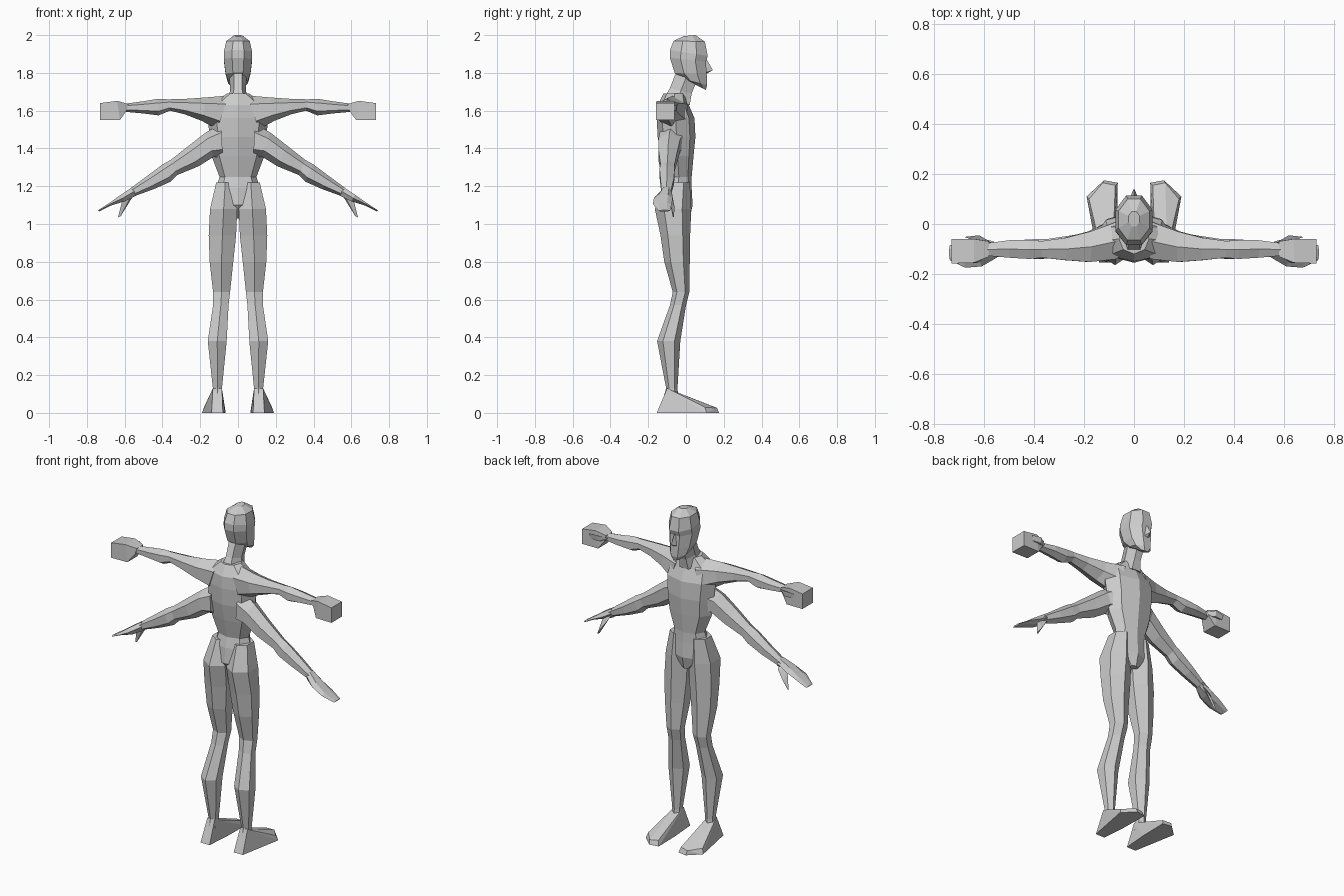
import bpy, bmesh, math
from mathutils import Vector


def loft(name, rings, n=6, phase=0.0, mirror=False):
    """Skin rings of (centre, half-axis u, half-axis v) with an n-sided section."""
    pts = [(math.cos(2 * math.pi * (i + phase) / n), math.sin(2 * math.pi * (i + phase) / n)) for i in range(n)]
    mu, mv = max(p[0] for p in pts), max(p[1] for p in pts)
    bm = bmesh.new()
    loops = []
    for c, u, v in rings:
        c, u, v = Vector(c), Vector(u), Vector(v)
        loops.append([bm.verts.new(c + u * a / mu + v * b / mv) for a, b in pts])
    for r0, r1 in zip(loops, loops[1:]):
        for i in range(n):
            j = (i + 1) % n
            bm.faces.new((r0[i], r0[j], r1[j], r1[i]))
    bm.faces.new(loops[0][::-1])
    bm.faces.new(loops[-1])
    return finish(name, bm, mirror)


def finish(name, bm, mirror=False):
    bmesh.ops.recalc_face_normals(bm, faces=bm.faces)
    me = bpy.data.meshes.new(name)
    bm.to_mesh(me)
    bm.free()
    ob = bpy.data.objects.new(name, me)
    bpy.context.collection.objects.link(ob)
    if mirror:
        ob.modifiers.new("mirror", 'MIRROR')
    return ob


def hull(name, pts, mirror=False):
    bm = bmesh.new()
    for p in pts:
        bm.verts.new(p)
    bmesh.ops.convex_hull(bm, input=bm.verts[:])
    return finish(name, bm, mirror)


def slanted(w, yb, zb, yf, zf):
    """Ring on the centre line from a back point to a front point."""
    return ((0, (yb + yf) / 2, (zb + zf) / 2), (w, 0, 0), (0, (yf - yb) / 2, (zf - zb) / 2))


def level(x0, x1, yb, yf, z):
    """Horizontal ring from its x and y extents."""
    return (((x0 + x1) / 2, (yb + yf) / 2, z), ((x1 - x0) / 2, 0, 0), (0, (yf - yb) / 2, 0))


def limb(top, bottom, yb, yf):
    """Arm ring from its upper and lower outline points in x, z."""
    (xa, za), (xb, zb) = top, bottom
    return (((xa + xb) / 2, (yb + yf) / 2, (za + zb) / 2),
            ((xa - xb) / 2, 0, (za - zb) / 2), (0, (yf - yb) / 2, 0))


# Torso and pelvis
loft("torso", [level(-w, w, yb, yf, z) for w, yb, yf, z in (
    (.03, -.08, .02, 1.03), (.11, -.13, .035, 1.10), (.115, -.12, .03, 1.19),
    (.098, -.105, .03, 1.25), (.14, -.13, .04, 1.36), (.15, -.15, .05, 1.46),
    (.16, -.155, .045, 1.56), (.15, -.15, .015, 1.63), (.06, -.12, .0, 1.69))], 8, 0)

# Neck
loft("neck", [slanted(.06, -.12, 1.66, .02, 1.63), slanted(.042, -.085, 1.72, .03, 1.69),
              slanted(.045, -.05, 1.81, .05, 1.74)], 6)

# Head, narrowing to a forward chin
loft("head", [slanted(.025, .055, 1.735, .105, 1.71), slanted(.052, -.01, 1.765, .112, 1.735),
              slanted(.066, -.06, 1.80, .11, 1.79), slanted(.075, -.085, 1.88, .105, 1.86),
              slanted(.075, -.085, 1.92, .115, 1.89), slanted(.062, -.065, 1.97, .10, 1.965),
              slanted(.022, -.01, 1.995, .05, 2.0)], 8, .5)
hull("nose", [(0, .105, 1.88), (0, .142, 1.815), (.02, .10, 1.80), (-.02, .10, 1.80), (0, .10, 1.79)])

# Legs
loft("leg", [level(*r) for r in (
    (.02, .115, -.11, .02, 1.22), (.004, .148, -.165, .028, 1.08), (.01, .155, -.135, .022, .94),
    (.025, .15, -.115, .02, .80), (.042, .132, -.07, .018, .64), (.05, .132, -.085, .0, .57),
    (.06, .16, -.153, -.03, .38), (.085, .133, -.105, -.045, .13), (.08, .14, -.12, -.04, .08))],
    6, .5, mirror=True)

# Feet
hull("foot", [(.085, -.10, .13), (.133, -.10, .13), (.085, -.045, .10), (.133, -.045, .10),
              (.08, -.155, 0), (.14, -.155, 0), (.068, 0, 0), (.065, .165, 0), (.12, .175, 0),
              (.19, .11, 0), (.18, .10, .03), (.125, .165, .025), (.075, .155, .03)], mirror=True)

# Upper arms, held straight out
loft("upper_arm", [limb(*r) for r in (
    ((.05, 1.68), (.11, 1.50), -.14, .01), ((.17, 1.67), (.19, 1.545), -.152, -.03),
    ((.27, 1.663), (.28, 1.58), -.145, -.055), ((.37, 1.66), (.36, 1.60), -.135, -.068),
    ((.42, 1.663), (.42, 1.575), -.14, -.065), ((.50, 1.65), (.50, 1.585), -.135, -.065),
    ((.61, 1.635), (.61, 1.595), -.125, -.08))], 6, 0, mirror=True)

# Fists with folded thumbs
loft("fist", [limb((.58, 1.635), (.59, 1.60), -.13, -.07), limb((.64, 1.652), (.625, 1.55), -.155, -.06),
              limb((.73, 1.64), (.73, 1.55), -.158, -.06)], 4, .5, mirror=True)
hull("folded_thumb", [(.57, -.075, 1.62), (.58, -.085, 1.60), (.62, -.045, 1.635),
                      (.68, -.052, 1.63), (.67, -.055, 1.60), (.62, -.05, 1.60)], mirror=True)

# Lower arms, sloping down and out
loft("lower_arm", [limb(*r) for r in (
    ((.09, 1.53), (.08, 1.35), -.14, .0), ((.17, 1.485), (.13, 1.355), -.145, -.03),
    ((.26, 1.415), (.21, 1.305), -.145, -.045), ((.355, 1.34), (.32, 1.26), -.135, -.06),
    ((.40, 1.315), (.355, 1.225), -.14, -.06), ((.48, 1.255), (.445, 1.185), -.135, -.065),
    ((.575, 1.185), (.555, 1.145), -.13, -.08))], 6, 0, mirror=True)

# Open hands and thumbs
loft("open_hand", [limb((.56, 1.195), (.54, 1.15), -.135, -.075), limb((.62, 1.155), (.60, 1.12), -.17, -.07),
                   limb((.68, 1.112), (.672, 1.098), -.175, -.075),
                   limb((.74, 1.073), (.735, 1.066), -.145, -.085)], 6, .5, mirror=True)
hull("open_thumb", [(.56, -.09, 1.16), (.61, -.09, 1.135), (.56, -.07, 1.14), (.61, -.075, 1.10),
                    (.60, -.06, 1.085), (.635, -.065, 1.035), (.622, -.07, 1.04)], mirror=True)
